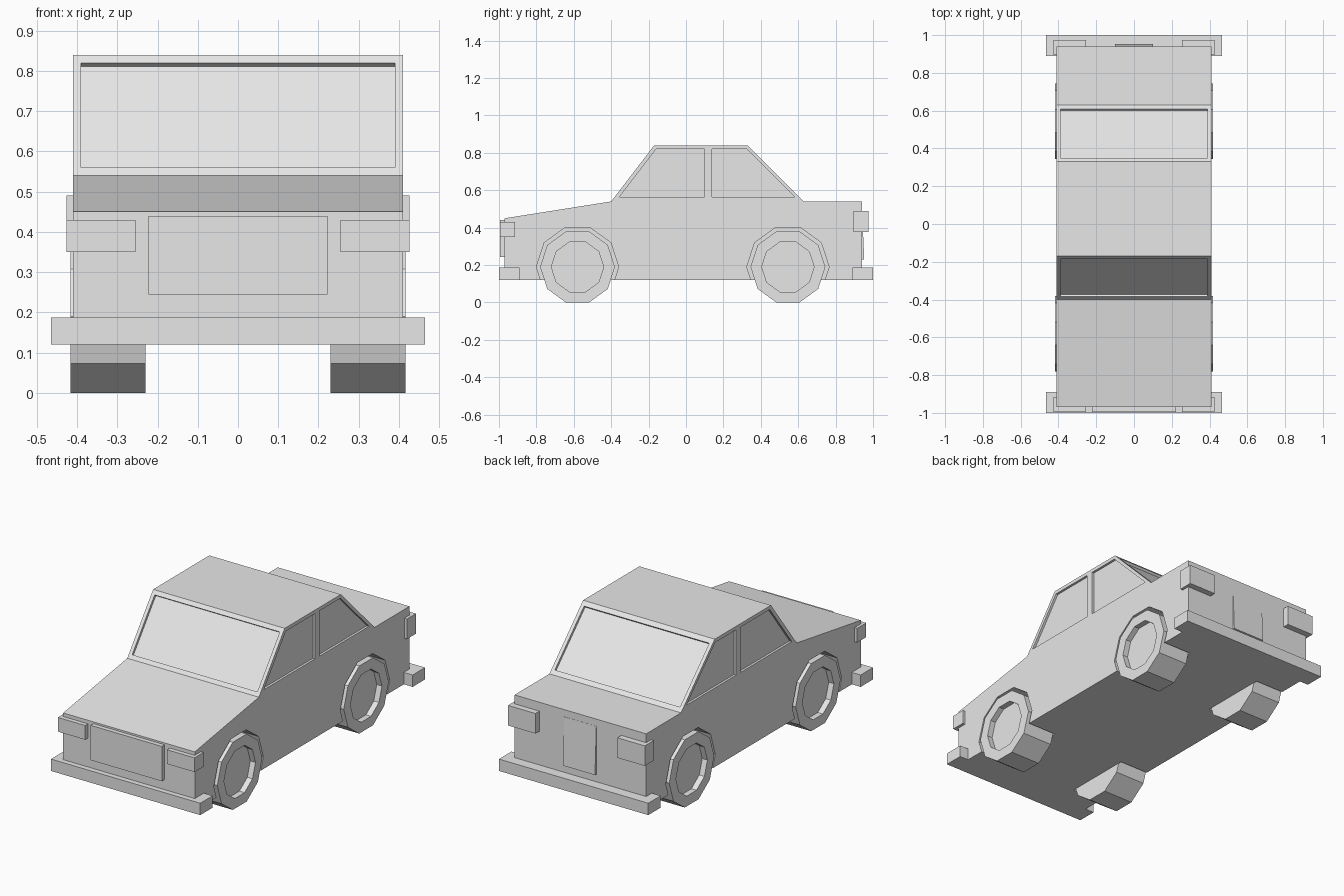
import bpy, math

cube = bpy.data.objects.get("Cube")
if cube:
    bpy.data.objects.remove(cube, do_unlink=True)

# Single flat grey for everything
grey = bpy.data.materials.new("plain_grey")
grey.use_nodes = True
COLOUR = (0.8, 0.8, 0.8, 1)
grey.diffuse_color = COLOUR
for node in grey.node_tree.nodes:
    if node.type == 'BSDF_PRINCIPLED':
        node.inputs["Base Color"].default_value = COLOUR


def prism(name, profile, x0, x1):
    """Extrude a (y, z) profile along x."""
    n = len(profile)
    verts = [(x, y, z) for x in (x0, x1) for y, z in profile]
    faces = [tuple(range(n)), tuple(range(2 * n - 1, n - 1, -1))]
    faces += [(i, i + n, (i + 1) % n + n, (i + 1) % n) for i in range(n)]
    mesh = bpy.data.meshes.new(name)
    mesh.from_pydata(verts, [], faces)
    mesh.materials.append(grey)
    obj = bpy.data.objects.new(name, mesh)
    bpy.context.collection.objects.link(obj)
    # Consistent outward normals
    import bmesh
    bm = bmesh.new()
    bm.from_mesh(mesh)
    bmesh.ops.recalc_face_normals(bm, faces=bm.faces)
    bm.to_mesh(mesh)
    bm.free()
    return obj


def box(name, x0, x1, y0, y1, z0, z1):
    return prism(name, [(y0, z0), (y1, z0), (y1, z1), (y0, z1)], x0, x1)


def decagon(y, z, r):
    """Ten-sided ring of points with a flat side at the bottom."""
    return [(y + r * math.sin(math.radians(18 + 36 * i)),
             z - r * math.cos(math.radians(18 + 36 * i))) for i in range(10)]


def cut(target, cutter):
    """Subtract a cutter and delete it."""
    mod = target.modifiers.new("cut", 'BOOLEAN')
    mod.operation = 'DIFFERENCE'
    mod.solver = 'EXACT'
    mod.object = cutter
    cutter.hide_render = True
    bpy.context.view_layer.objects.active = target
    bpy.ops.object.modifier_apply(modifier=mod.name)
    bpy.data.objects.remove(cutter, do_unlink=True)


def slanted_recess(low, high, depth):
    """Profile of a shallow recess along a sloping pane."""
    dy, dz = high[0] - low[0], high[1] - low[1]
    length = math.hypot(dy, dz)
    ny, nz = -dz / length, dy / length
    if nz < 0:
        ny, nz = -ny, -nz
    return [(p[0] + ny * d, p[1] + nz * d)
            for p, d in ((low, -depth), (high, -depth), (high, 0.05), (low, 0.05))]


# Body shell
HALF = 0.41
body = prism("body", [(-0.97, 0.12), (-0.97, 0.45), (-0.4, 0.54), (-0.17, 0.84),
                      (0.33, 0.84), (0.63, 0.54), (0.94, 0.54), (0.94, 0.12)],
             -HALF, HALF)

# Windscreen and rear window recesses
for low, high in (((-0.385, 0.56), (-0.185, 0.82)), ((0.61, 0.56), (0.35, 0.82))):
    cut(body, prism("pane_cutter", slanted_recess(low, high, 0.014), -0.39, 0.39))

# Side window and wheel arch recesses
front_pane = [(-0.355, 0.565), (-0.16, 0.82), (0.10, 0.82), (0.10, 0.565)]
rear_pane = [(0.14, 0.565), (0.14, 0.82), (0.325, 0.82), (0.58, 0.565)]
AXLES = {"front": -0.58, "rear": 0.545}
HUB_Z = 0.19
for side in (-1, 1):
    for pane in (front_pane, rear_pane):
        cut(body, prism("window_cutter", pane, side * 0.397, side * 0.5))
    for y in AXLES.values():
        cut(body, prism("arch_cutter", decagon(y, HUB_Z, 0.22), side * 0.232, side * 0.5))

# Wheels, lamps
for side, label in ((-1, "right"), (1, "left")):
    for end, y in AXLES.items():
        wheel = prism(f"{end}_{label}_wheel", decagon(y, HUB_Z, 0.2),
                      side * 0.23, side * 0.417)
        cut(wheel, prism("hub_cutter", decagon(y, HUB_Z, 0.14), side * 0.385, side * 0.5))
    box(f"{label}_headlight", side * 0.255, side * 0.426, -0.995, -0.915, 0.35, 0.43)
    box(f"{label}_tail_light", side * 0.255, side * 0.426, 0.895, 0.975, 0.377, 0.49)

# Bumpers, grille and number plate panel
box("front_bumper", -0.465, 0.465, -1, -0.89, 0.12, 0.187)
box("rear_bumper", -0.465, 0.465, 0.89, 1, 0.12, 0.187)
box("grille", -0.222, 0.222, -0.995, -0.95, 0.244, 0.44)
prism("rear_panel", [(0.93, 0.23), (0.953, 0.23), (0.941, 0.5), (0.93, 0.5)], -0.1, 0.1)
